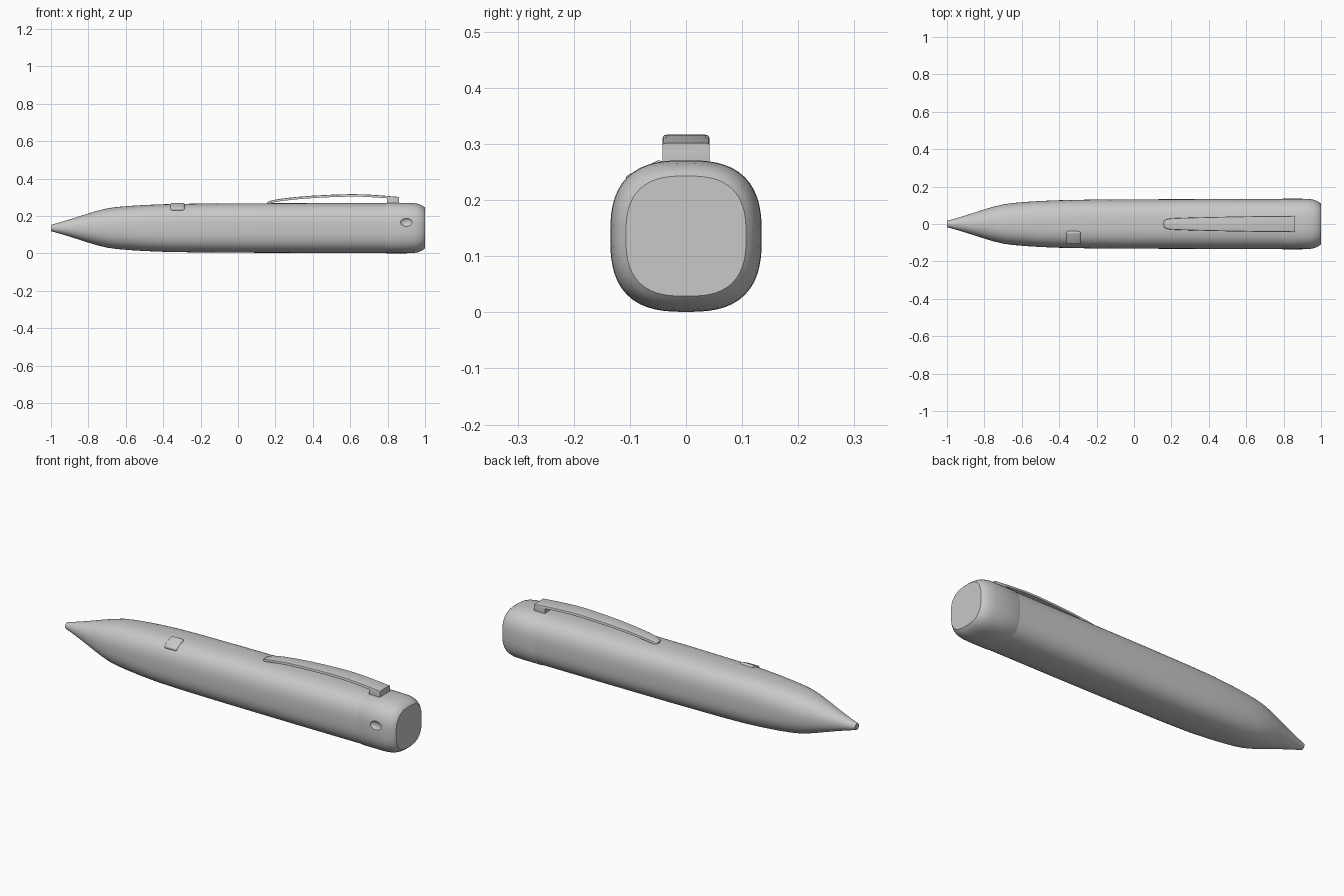
import bpy, bmesh, math

cube = bpy.data.objects.get("Cube")
if cube:
    bpy.data.objects.remove(cube, do_unlink=True)

GREY = (0.58, 0.58, 0.58, 1.0)
grey = bpy.data.materials.new("light_grey")
grey.use_nodes = True
grey.diffuse_color = GREY
for node in grey.node_tree.nodes:
    if node.type == 'BSDF_PRINCIPLED':
        node.inputs["Base Color"].default_value = GREY

AXIS_Z = 0.136
SIDES = 64


def activate(obj):
    bpy.ops.object.select_all(action='DESELECT')
    obj.select_set(True)
    bpy.context.view_layer.objects.active = obj


def smooth(obj, degrees=35):
    activate(obj)
    bpy.ops.object.shade_smooth_by_angle(angle=math.radians(degrees))


def apply_modifiers(obj):
    activate(obj)
    for name in [m.name for m in obj.modifiers]:
        bpy.ops.object.modifier_apply(modifier=name)


def loft(name, rings):
    """Skin a list of equal-length point rings and cap both ends."""
    bm = bmesh.new()
    loops = [[bm.verts.new(p) for p in ring] for ring in rings]
    n = len(loops[0])
    for a, b in zip(loops, loops[1:]):
        for i in range(n):
            j = (i + 1) % n
            bm.faces.new((a[i], a[j], b[j], b[i]))
    bm.faces.new(loops[0])
    bm.faces.new(loops[-1])
    bmesh.ops.recalc_face_normals(bm, faces=bm.faces)
    mesh = bpy.data.meshes.new(name)
    bm.to_mesh(mesh)
    bm.free()
    obj = bpy.data.objects.new(name, mesh)
    bpy.context.collection.objects.link(obj)
    mesh.materials.append(grey)
    return obj


def squircle(x, r, power):
    """Rounded-square cross-section around the long axis."""
    ring = []
    for i in range(SIDES):
        a = 2 * math.pi * i / SIDES
        c, s = math.cos(a), math.sin(a)
        k = r / (abs(c) ** power + abs(s) ** power) ** (1 / power)
        ring.append((x, k * c, AXIS_Z + k * s))
    return ring


def box(name, center, size, bevel, tilt=0.0):
    bpy.ops.mesh.primitive_cube_add(size=1, location=center, rotation=(tilt, 0, 0))
    obj = bpy.context.object
    obj.name = name
    obj.scale = size
    bpy.ops.object.transform_apply(location=False, rotation=False, scale=True)
    obj.data.materials.append(grey)
    mod = obj.modifiers.new("rounding", 'BEVEL')
    mod.width = bevel
    mod.segments = 3
    apply_modifiers(obj)
    smooth(obj)
    return obj


# Barrel: round at the tip, squarer towards the back
profile = [(-1, .017), (-.985, .021), (-.95, .031), (-.9, .046), (-.85, .062),
           (-.8, .078), (-.75, .093), (-.7, .105), (-.65, .112), (-.58, .118),
           (-.5, .123), (-.4, .127), (-.25, .130), (0, .132), (.4, .133), (.8, .133)]
barrel = loft("barrel", [
    squircle(x, r, 2 + 0.75 * min(1, (x + 1) / 0.6)) for x, r in profile])
smooth(barrel)

# End cap with a rounded shoulder and a flat end
cap_profile = [(.79, .133), (.795, .135), (.9, .135), (.935, .134), (.96, .130),
               (.98, .123), (.992, .115), (1, .107)]
end_cap = loft("end_cap", [squircle(x, r, 2.75) for x, r in cap_profile])

# Scooped notch on the side of the cap
bpy.ops.mesh.primitive_uv_sphere_add(segments=32, ring_count=16, radius=1,
                                     location=(.90, -.136, .167))
cutter = bpy.context.object
cutter.name = "notch_cutter"
cutter.scale = (.032, .014, .022)
cutter.hide_render = True
cut = end_cap.modifiers.new("notch", 'BOOLEAN')
cut.operation = 'DIFFERENCE'
cut.object = cutter
cut.solver = 'EXACT'
bpy.context.view_layer.update()
apply_modifiers(end_cap)
bpy.data.objects.remove(cutter, do_unlink=True)
smooth(end_cap)


# Clip: arched strip, tapering to a rounded free end
def clip_section(x, half, top, thick):
    edge = top - thick
    right = [(half, edge), (half, top - thick * .4),
             (half * .95, top - thick * .12), (half * .82, top)]
    left = [(-y, z) for y, z in reversed(right)]
    return [(x, y, z) for y, z in right + left]


clip_stations = [(.158, .009, .274), (.162, .018, .277), (.172, .025, .281),
                 (.19, .029, .286), (.24, .032, .294), (.31, .034, .302),
                 (.4, .037, .309), (.5, .039, .314), (.6, .041, .317),
                 (.68, .042, .316), (.77, .042, .310), (.86, .042, .302)]
clip = loft("clip", [clip_section(x, w, z, .013) for x, w, z in clip_stations])
smooth(clip)

# Block joining the clip to the cap
box("clip_mount", (.828, 0, .278), (.064, .084, .044), .001)

# Slanted push button on the front upper shoulder
box("button", (-.323, -.072, .247), (.075, .074, .024), .009, math.radians(26))
